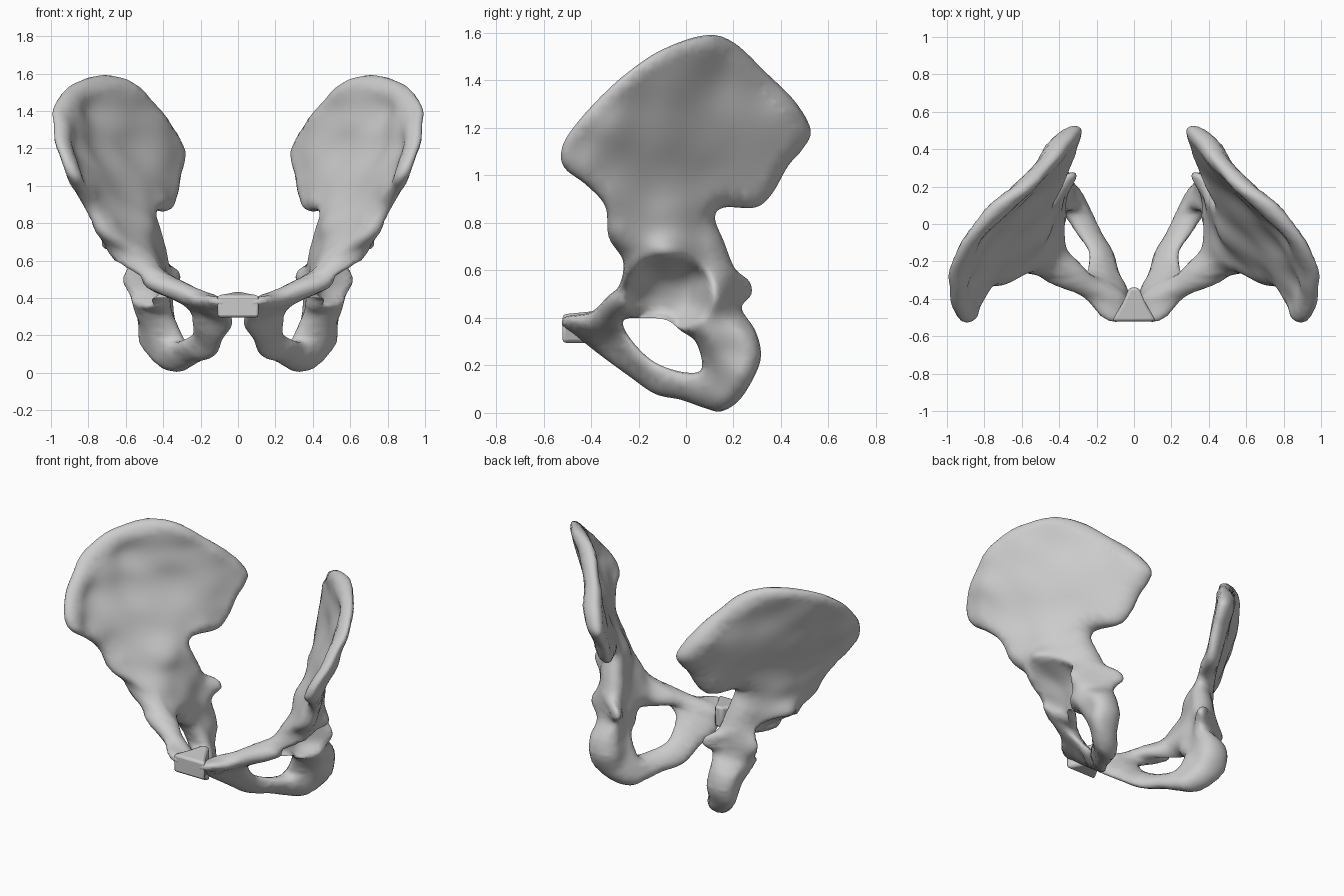
import bpy, bmesh, math
from mathutils import Vector, Matrix, kdtree
from mathutils.geometry import delaunay_2d_cdt

if "Cube" in bpy.data.objects:
    bpy.data.objects.remove(bpy.data.objects["Cube"])

# Side-view outline of one hip bone (y, z), and its opening
OUTLINE = [(-.525, 1.1), (-.49, 1.18), (-.38, 1.31), (-.25, 1.43), (-.1, 1.53), (.08, 1.59), (.2, 1.56),
           (.34, 1.43), (.46, 1.31), (.525, 1.19), (.49, 1.11), (.43, 1.04), (.36, .92), (.29, .865),
           (.16, .865), (.122, .82), (.16, .72), (.205, .61), (.265, .555), (.275, .5), (.235, .44),
           (.29, .35), (.315, .26), (.3, .18), (.23, .06), (.15, .007), (.08, .02), (-.02, .055),
           (-.13, .08), (-.24, .155), (-.37, .25), (-.47, .33), (-.52, .365), (-.505, .405), (-.4, .425),
           (-.33, .49), (-.28, .54), (-.265, .64), (-.325, .74), (-.34, .87), (-.42, .96), (-.51, 1.03)]
HOLE = [(-.262, .39), (-.24, .32), (-.15, .225), (-.05, .18), (.045, .17), (.068, .21),
        (.04, .3), (-.02, .345), (-.08, .39), (-.17, .4)]

# Samples (y, z, middle x, half thickness)
ILIUM = [(-.5, 1.1, .895, .04), (-.38, 1.3, .955, .045), (-.25, 1.41, .955, .05), (-.1, 1.51, .885, .055),
         (.08, 1.56, .73, .075), (.2, 1.53, .59, .075), (.34, 1.4, .455, .065), (.46, 1.27, .375, .075),
         (.5, 1.18, .33, .065), (.41, 1.05, .35, .06), (.3, .9, .39, .055), (.17, .89, .45, .07),
         (.3, 1.2, .46, .07), (.1, 1.2, .63, .04), (-.1, 1.2, .79, .035), (-.3, 1.2, .91, .04),
         (-.4, 1.05, .87, .04), (-.31, .87, .77, .05), (-.1, .97, .675, .05), (.1, .98, .53, .06),
         (-.05, 1.4, .83, .035), (.15, 1.4, .62, .045)]
LOWER = [(-.28, .74, .69, .07), (-.05, .8, .565, .11), (.1, .8, .48, .07), (.14, .68, .46, .08),
         (-.07, .67, .585, .14), (.12, .5, .5, .125), (-.24, .58, .55, .12), (-.07, .5, .5, .13),
         (-.08, .41, .48, .1), (.18, .59, .44, .08), (.26, .52, .34, .04), (.1, .35, .46, .1),
         (.24, .3, .44, .1), (.2, .17, .42, .1), (.14, .05, .345, .09), (0, .11, .265, .07),
         (-.2, .18, .15, .05), (-.35, .29, .095, .055), (-.48, .375, .115, .08), (-.4, .4, .17, .12),
         (-.31, .47, .36, .13)]
SAMPLES = ILIUM + LOWER


def spline(points, steps):
    """Closed smooth curve through the points."""
    out, n = [], len(points)
    for i in range(n):
        a, b, c, d = (Vector(points[(i + k) % n]) for k in (-1, 0, 1, 2))
        for s in range(steps):
            t = s / steps
            out.append(.5 * (2 * b + (c - a) * t + (2 * a - 5 * b + 4 * c - d) * t * t
                             + (3 * b - a - 3 * c + d) * t ** 3))
    return out


def in_loop(p, loop):
    hit, q = False, loop[-1]
    for r in loop:
        if (r.y > p.y) != (q.y > p.y) and p.x < (q.x - r.x) * (p.y - r.y) / (q.y - r.y) + r.x:
            hit = not hit
        q = r
    return hit


def surface(p):
    """Moving least squares blend of the samples: middle x and half thickness."""
    m = [[0.0] * 3 for _ in range(3)]
    bx, bt = Vector((0, 0, 0)), Vector((0, 0, 0))
    for y, z, x, t in SAMPLES:
        v = Vector((1, y - p.x, z - p.y))
        w = 1e-4 / (v.y ** 2 + v.z ** 2 + .0016) ** 2
        for i in range(3):
            for j in range(3):
                m[i][j] += w * v[i] * v[j]
        bx += w * x * v
        bt += w * t * v
    inv = Matrix(m).inverted()
    return (inv @ bx).x, min(.15, max(.028, (inv @ bt).x))


# Flat layout: outlines, inset rings for rounded rims, grid inside
loops = [spline(OUTLINE, 6), spline(HOLE, 6)]
dense = spline(OUTLINE, 40) + spline(HOLE, 40)
kd = kdtree.KDTree(len(dense))
for i, p in enumerate(dense):
    kd.insert((p.x, p.y, 0), i)
kd.balance()


def rim_distance(p):
    return kd.find((p.x, p.y, 0))[2]


def in_bone(p):
    return in_loop(p, loops[0]) and not in_loop(p, loops[1])


points, edges = [], []
for loop in loops:
    start, n = len(points), len(loop)
    points += loop
    edges += [(start + i, start + (i + 1) % n) for i in range(n)]
rim_count = len(points)
for loop in loops:
    n = len(loop)
    for inset in (.005, .016, .034):
        for i in range(0, n, 1 if inset < .03 else 2):
            tangent = (loop[(i + 1) % n] - loop[i - 1]).normalized()
            for side in (-1, 1):
                p = loop[i] + Vector((-tangent.y, tangent.x)) * inset * side
                if in_bone(p) and rim_distance(p) > inset * .9:
                    points.append(p)
for i in range(62):
    for j in range(92):
        p = Vector((-.54 + i * .018 + (j % 2) * .009, j * .0175))
        if in_bone(p) and rim_distance(p) > .047:
            points.append(p)
flat, _, tris, *_ = delaunay_2d_cdt(points, edges, [], 0, 1e-6)
tris = [t for t in tris if in_bone(sum((flat[i] for i in t), Vector((0, 0))) / 3)]

# Hip bone: outer and inner skins joined at the rims, with the joint socket pressed in
bm = bmesh.new()
outer, inner = {}, {}
for i in {i for t in tris for i in t}:
    p = flat[i]
    x, t = surface(p)
    d = rim_distance(p)
    if d < .0025:
        outer[i] = inner[i] = bm.verts.new((x, p.x, p.y))
        continue
    w = min(.065, max(.035, t))
    h = t * math.sqrt(1 - (1 - min(d / w, 1)) ** 2)
    r2 = ((p.x + .075) / .185) ** 2 + ((p.y - .505) / .155) ** 2
    dent = .19 * max(0, 1 - r2) ** .6
    outer[i] = bm.verts.new((max(x + h - dent, x - h + .025 if h > .03 else x), p.x, p.y))
    inner[i] = bm.verts.new((x - h, p.x, p.y))
for a, b, c in tris:
    bm.faces.new((outer[a], outer[b], outer[c]))
    if not all(outer[i] is inner[i] for i in (a, b, c)):
        bm.faces.new((inner[c], inner[b], inner[a]))
for _ in range(2):
    bmesh.ops.smooth_vert(bm, verts=bm.verts[:], factor=.3, use_axis_x=True)
bmesh.ops.recalc_face_normals(bm, faces=bm.faces[:])


def finish(name, bm, angle):
    mesh = bpy.data.meshes.new(name)
    bm.to_mesh(mesh)
    bm.free()
    ob = bpy.data.objects.new(name, mesh)
    bpy.context.collection.objects.link(ob)
    bpy.ops.object.select_all(action='DESELECT')
    ob.select_set(True)
    bpy.context.view_layer.objects.active = ob
    bpy.ops.object.shade_smooth_by_angle(angle=math.radians(angle))
    return ob


hips = finish("hip_bones", bm, 80)
mirror = hips.modifiers.new("mirror", 'MIRROR')
mirror.use_mirror_merge = False

# Cartilage block that joins the two bones at the front
bm = bmesh.new()
half = [(.115, -.52), (.1, -.49), (.06, -.42), (.025, -.34)]
profile = half + [(-x, y) for x, y in reversed(half)]
base = bm.faces.new([bm.verts.new((x, y, .295)) for x, y in profile])
top = bmesh.ops.extrude_face_region(bm, geom=[base])["geom"]
for v in top:
    if isinstance(v, bmesh.types.BMVert):
        v.co.z = .415 + (v.co.y + .52) * .1
bmesh.ops.recalc_face_normals(bm, faces=bm.faces[:])
block = finish("pubic_cartilage", bm, 30)
bevel = block.modifiers.new("bevel", 'BEVEL')
bevel.width = .015
bevel.segments = 2
